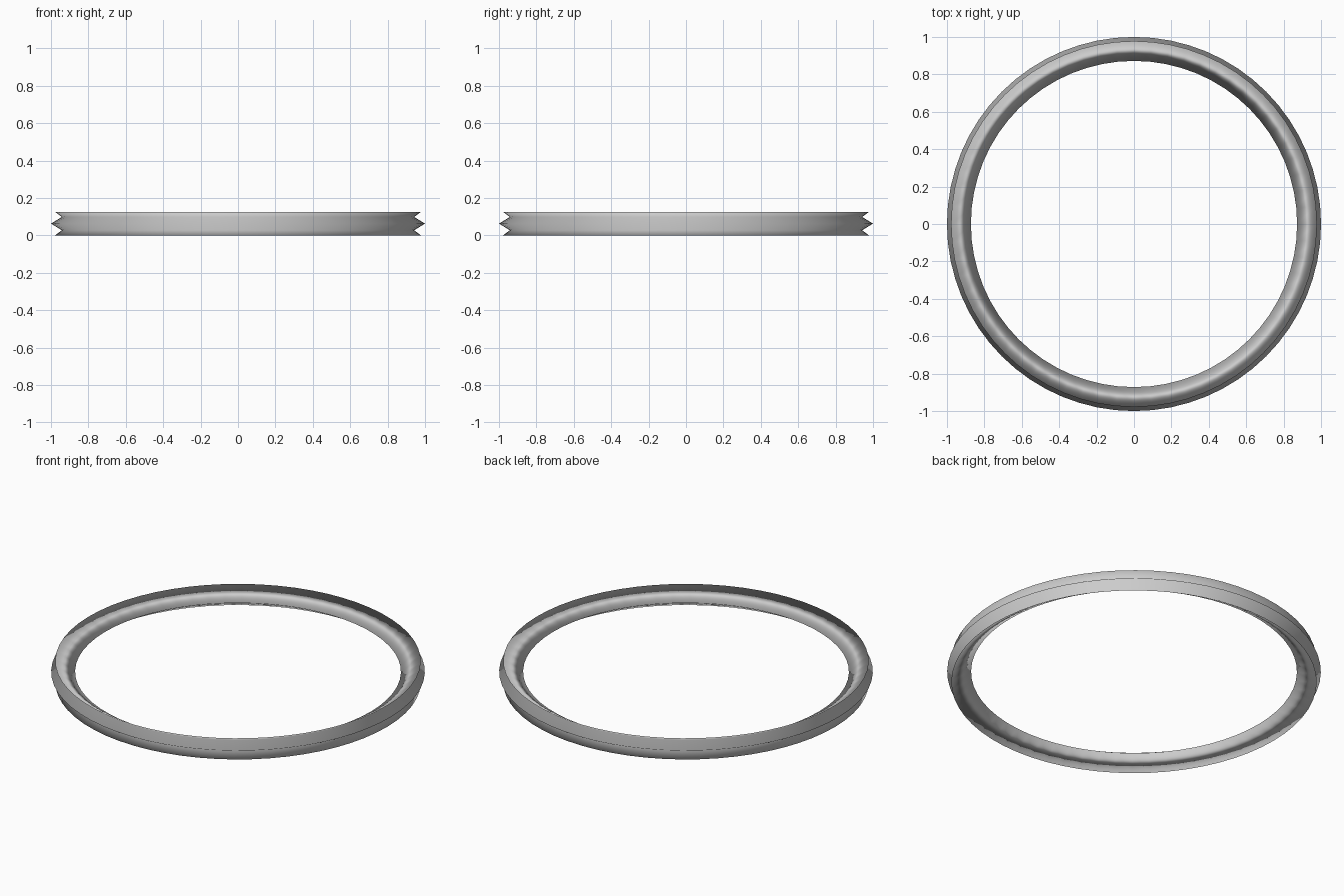
import bpy, bmesh, math

if "Cube" in bpy.data.objects:
    bpy.data.objects.remove(bpy.data.objects["Cube"])

# cross-section (radius, height): pointed inside and outside, flared lips
H = 0.125
profile = [(0.872, H / 2), (0.978, H), (0.942, 0.098), (1.0, H / 2),
           (0.942, H - 0.098), (0.978, 0.0)]
N = 64

# sweep the section around z
bm = bmesh.new()
rings = []
for i in range(N):
    a = 2 * math.pi * i / N
    rings.append([bm.verts.new((r * math.cos(a), r * math.sin(a), z)) for r, z in profile])
for i in range(N):
    p, q = rings[i], rings[(i + 1) % N]
    for j in range(len(profile)):
        k = (j + 1) % len(profile)
        bm.faces.new((p[j], p[k], q[k], q[j]))
bmesh.ops.recalc_face_normals(bm, faces=bm.faces)
for f in bm.faces:
    f.smooth = True
me = bpy.data.meshes.new("ring_band")
bm.to_mesh(me)
bm.free()
ob = bpy.data.objects.new("ring_band", me)
bpy.context.collection.objects.link(ob)
